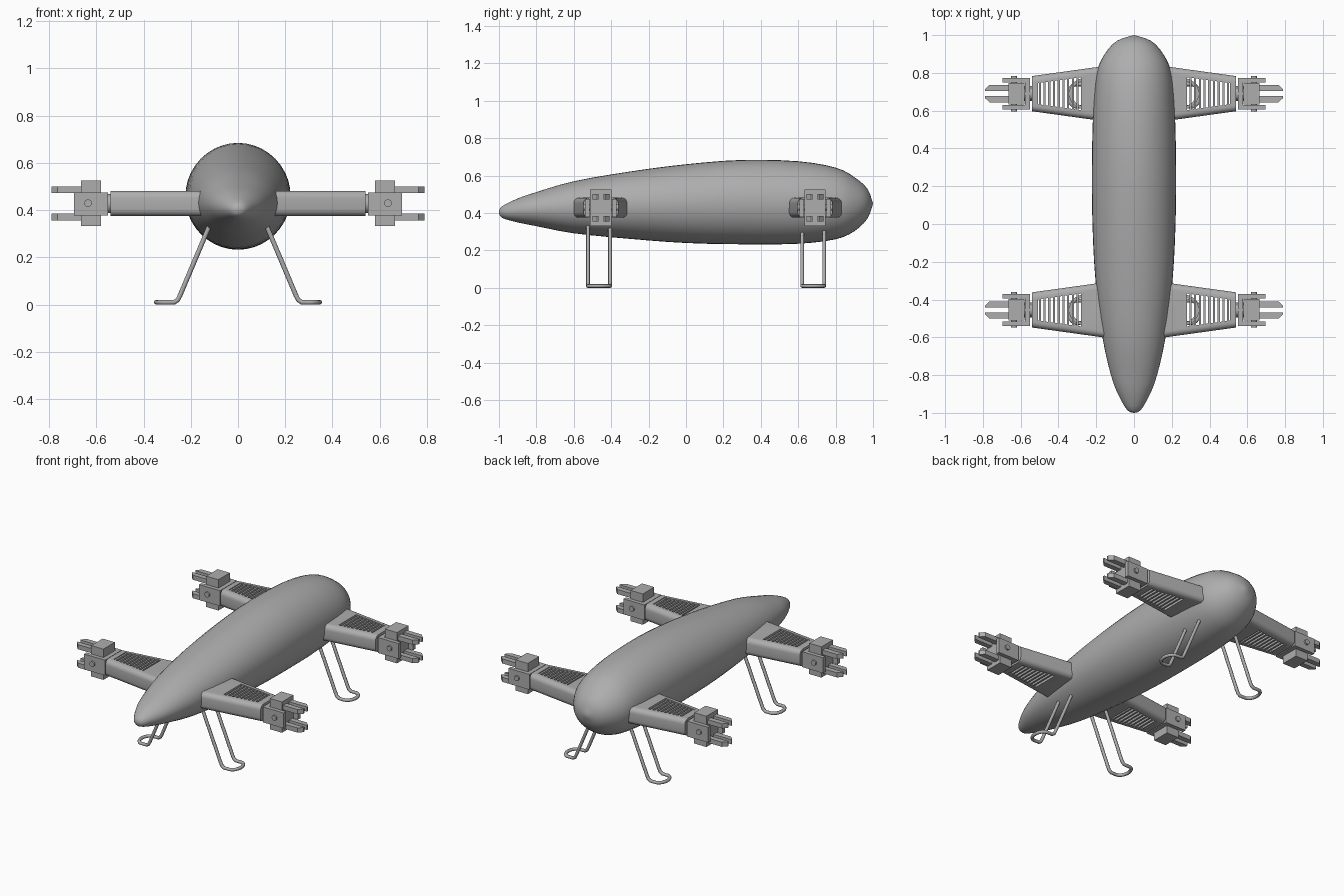
import bpy, bmesh, math
from mathutils import Vector, Matrix

if "Cube" in bpy.data.objects:
    bpy.data.objects.remove(bpy.data.objects["Cube"], do_unlink=True)

GREY = (0.42, 0.42, 0.42, 1)
grey = bpy.data.materials.new("hull grey")
grey.use_nodes = True
grey.diffuse_color = GREY
for node in grey.node_tree.nodes:
    if node.type == 'BSDF_PRINCIPLED':
        node.inputs["Base Color"].default_value = GREY


def activate(ob):
    bpy.ops.object.select_all(action='DESELECT')
    ob.select_set(True)
    bpy.context.view_layer.objects.active = ob


def finish(name, bm, mirror=True, smooth=None):
    """Turn a bmesh into a grey object, mirrored across x if asked."""
    bmesh.ops.recalc_face_normals(bm, faces=bm.faces)
    me = bpy.data.meshes.new(name)
    bm.to_mesh(me)
    bm.free()
    me.materials.append(grey)
    ob = bpy.data.objects.new(name, me)
    bpy.context.collection.objects.link(ob)
    if smooth:
        activate(ob)
        bpy.ops.object.shade_smooth_by_angle(angle=math.radians(smooth))
    if mirror:
        ob.modifiers.new("Mirror", 'MIRROR').use_mirror_merge = False
    return ob


def block(bm, x, y, z, half_out=None):
    """Box between x, y and z limits; half_out tapers its outer end in y."""
    mid, half = sum(y) / 2, (y[1] - y[0]) / 2
    ends = (half, half if half_out is None else half_out)
    loops = [[bm.verts.new((px, mid + sy * h, z[k])) for sy, k in
              ((-1, 0), (1, 0), (1, 1), (-1, 1))] for px, h in zip(x, ends)]
    for i in range(4):
        j = (i + 1) % 4
        bm.faces.new((loops[0][i], loops[0][j], loops[1][j], loops[1][i]))
    bm.faces.new(loops[0])
    bm.faces.new(loops[1])
    return loops


def spline(points, steps):
    """Catmull-Rom curve through the points."""
    pts = [Vector(p) for p in points]
    out = []
    for i in range(len(pts) - 1):
        b, c = pts[i], pts[i + 1]
        a = pts[i - 1] if i else b
        d = pts[i + 2] if i + 2 < len(pts) else c
        for s in range(steps):
            t = s / steps
            out.append(0.5 * (2 * b + (c - a) * t + (2 * a - 5 * b + 4 * c - d) * t ** 2
                              + (3 * b - a - 3 * c + d) * t ** 3))
    return out + [pts[-1]]


# Fuselage stations: y, top, bottom, half width
STATIONS = [(-1, .405, .405, 0), (-.985, .435, .375, .036), (-.9, .478, .35, .085),
            (-.8, .512, .33, .122), (-.6, .57, .292, .167), (-.3, .622, .262, .204),
            (0, .661, .24, .22), (.3, .684, .233, .223), (.6, .677, .236, .216),
            (.8, .643, .26, .197), (.9, .592, .303, .155), (.97, .53, .37, .09),
            (1, .45, .45, 0)]


def build_fuselage(sides=40):
    bm = bmesh.new()
    rings = []
    for y, top, low, half in spline(STATIONS, 3):
        if half < .001:
            rings.append([bm.verts.new((0, y, top))])
            continue
        angles = [math.tau * i / sides for i in range(sides)]
        rings.append([bm.verts.new((half * math.cos(a), y, (top + low) / 2
                                    + (top - low) / 2 * math.sin(a))) for a in angles])
    for a, b in zip(rings, rings[1:]):
        for i in range(sides):
            j = (i + 1) % sides
            corners = [a[i % len(a)], a[j % len(a)], b[j % len(b)], b[i % len(b)]]
            bm.faces.new(list(dict.fromkeys(corners)))
    finish("fuselage", bm, mirror=False, smooth=60)


def build_wing(tag, cy):
    # Tapered arm with rounded front and back edges
    bm = bmesh.new()
    loops = block(bm, (.1, .54), (cy - .154, cy + .154), (.375, .482), .093)
    edges = [bm.edges.get((a, b)) for a, b in zip(*loops)]
    bmesh.ops.bevel(bm, geom=edges, offset=.03, segments=5, profile=.5, affect='EDGES')
    wing = finish(tag + "_wings", bm, mirror=False)

    # Vent opening cut right through
    bm = bmesh.new()
    block(bm, (.28, .507), (cy - .087, cy + .087), (.2, .6), .056)
    cutter = finish("vent_cutter", bm, mirror=False)
    cutter.hide_render = True
    cut = wing.modifiers.new("Vent", 'BOOLEAN')
    cut.object, cut.solver = cutter, 'EXACT'
    activate(wing)
    bpy.ops.object.modifier_apply(modifier=cut.name)
    bpy.data.objects.remove(cutter, do_unlink=True)
    bpy.ops.object.shade_smooth_by_angle(angle=math.radians(30))
    wing.modifiers.new("Mirror", 'MIRROR').use_mirror_merge = False

    # Slats on the top and bottom of the vent
    bm = bmesh.new()
    for i in range(9):
        x = .293 + i * .025
        half = .09 - .137 * (x - .28)
        for z in (.378, .459):
            block(bm, (x, x + .011), (cy - half, cy + half), (z, z + .02))
    finish(tag + "_vent_slats", bm)

    # Duct ring inside the vent
    bm = bmesh.new()
    n = 32
    loops = [[bm.verts.new((.262 + r * math.cos(math.tau * i / n),
                            cy + r * math.sin(math.tau * i / n), z)) for i in range(n)]
             for r, z in ((.066, .4), (.082, .4), (.082, .457), (.066, .457))]
    for k in range(4):
        for i in range(n):
            a, b, j = loops[k], loops[(k + 1) % 4], (i + 1) % n
            bm.faces.new((a[i], a[j], b[j], b[i]))
    finish(tag + "_duct_rings", bm, smooth=30)


def build_pod(tag, cy):
    # Forked bracket at the wing tip
    bm = bmesh.new()
    block(bm, (.55, .577), (cy - .084, cy + .084), (.378, .475))
    for s in (-1, 1):
        y = sorted((cy + s * .06, cy + s * .084))
        block(bm, (.577, .695), y, (.378, .475))
    finish(tag + "_brackets", bm)

    # Stub joining bracket to wing, and pivot pin through the bracket
    bm = bmesh.new()
    for spot, axis, radius, length in (((.56, cy, .428), 'Y', .04, .06),
                                       ((.635, cy, .43), 'X', .016, .188)):
        bmesh.ops.create_cone(bm, cap_ends=True, segments=20, radius1=radius,
                              radius2=radius, depth=length,
                              matrix=Matrix.Translation(spot)
                              @ Matrix.Rotation(math.pi / 2, 4, axis))
    finish(tag + "_pivots", bm, smooth=30)

    # Swivelling block
    bm = bmesh.new()
    block(bm, (.58, .665), (cy - .057, cy + .057), (.332, .526))
    finish(tag + "_swivel_blocks", bm)

    # Four prongs with slanted tips
    bm = bmesh.new()
    for s in (-1, 1):
        for z in (.356, .472):
            outline = [(.66, .013), (.79, .013), (.79, .022), (.765, .046), (.66, .046)]
            face = bm.faces.new([bm.verts.new((x, cy + s * y, z)) for x, y in outline])
            out = bmesh.ops.extrude_face_region(bm, geom=[face])
            moved = [v for v in out["geom"] if isinstance(v, bmesh.types.BMVert)]
            bmesh.ops.translate(bm, verts=moved, vec=(0, 0, .029))
    finish(tag + "_prongs", bm)


def build_leg(tag, cy):
    # Bent tube hoop: down, out, round the toe and back
    side = [(.11, .36), (.245, .04), (.255, .02), (.27, .01)]
    path = [(x, cy + .059, z) for x, z in side]
    for i in range(13):
        a = math.pi / 2 - math.pi * i / 12
        path.append((.305 + .041 * math.cos(a), cy + .059 * math.sin(a), .01))
    path += [(x, cy - .059, z) for x, z in reversed(side)]
    curve = bpy.data.curves.new(tag + "_legs", 'CURVE')
    curve.dimensions = '3D'
    curve.bevel_depth, curve.bevel_resolution = .01, 2
    curve.use_fill_caps = True
    line = curve.splines.new('POLY')
    line.points.add(len(path) - 1)
    for point, co in zip(line.points, path):
        point.co = (*co, 1)
    curve.materials.append(grey)
    leg = bpy.data.objects.new(tag + "_legs", curve)
    bpy.context.collection.objects.link(leg)
    activate(leg)
    bpy.ops.object.convert(target='MESH')
    leg = bpy.context.view_layer.objects.active
    bpy.ops.object.shade_smooth_by_angle(angle=math.radians(50))
    leg.modifiers.new("Mirror", 'MIRROR').use_mirror_merge = False


build_fuselage()
for tag, cy in (("front", -.455), ("rear", .69)):
    build_wing(tag, cy)
    build_pod(tag, cy)
    build_leg(tag, cy - .01)
